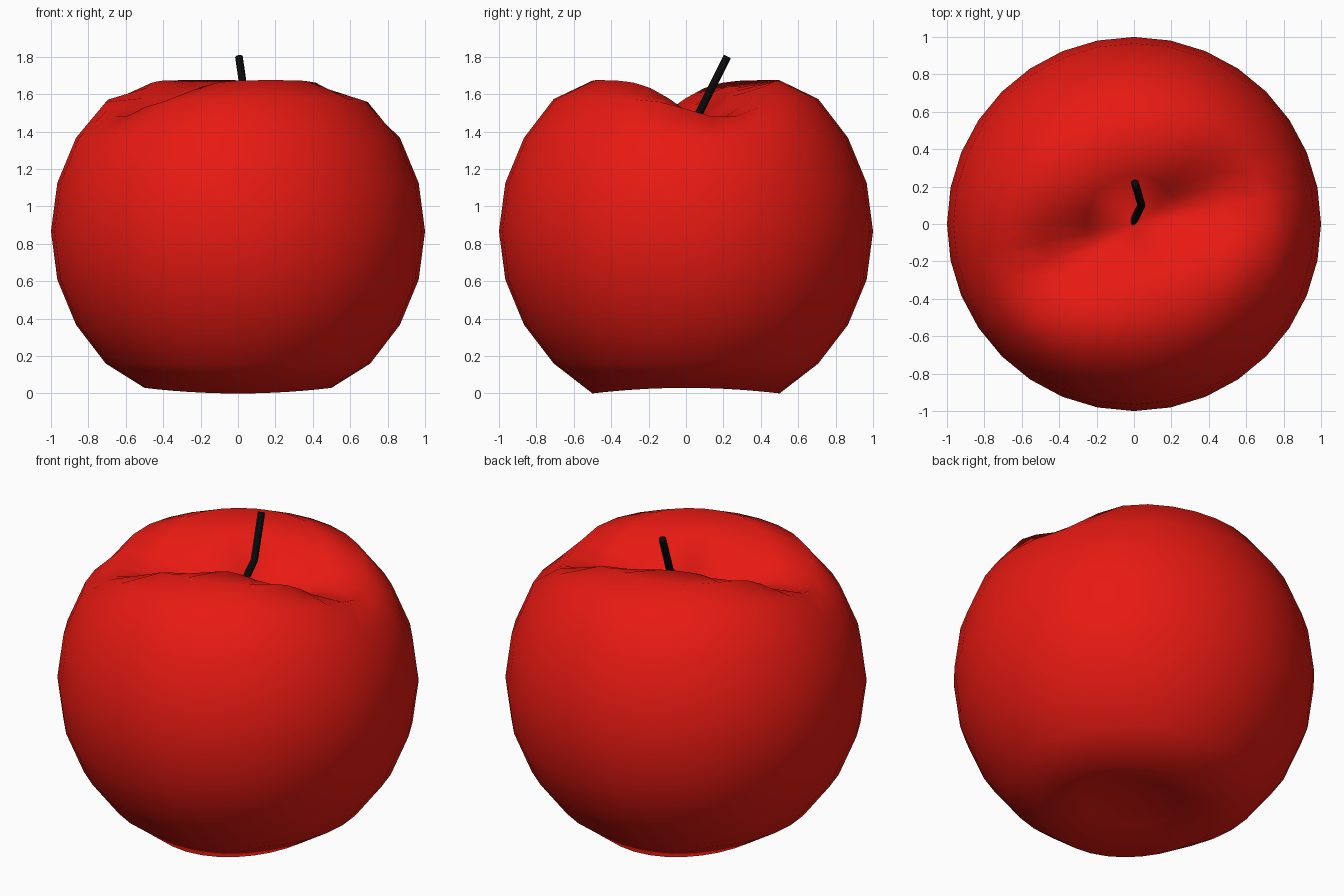
import bpy, bmesh, math

if "Cube" in bpy.data.objects:
    bpy.data.objects.remove(bpy.data.objects["Cube"])


def material(name, color):
    m = bpy.data.materials.new(name)
    m.diffuse_color = (*color, 1)
    m.use_nodes = True
    m.node_tree.nodes["Principled BSDF"].inputs["Base Color"].default_value = m.diffuse_color
    return m


SEG = 32
CZ = 0.867


def groove(bearing, width):
    # how strongly the top crease acts in this direction (1 on the crease line)
    w = 0
    for line in (16, 207):
        d = (bearing - line + 180) % 360 - 180
        w = max(w, math.exp(-(d / width) ** 2))
    return w


def height(lat, bearing):
    # sphere height, pressed in at the top crease and the bottom hollow
    z = CZ + math.sin(math.radians(lat))
    if lat == 45:
        return z - 0.10 * groove(bearing, 20)
    if lat == 60:
        return 1.675 - 0.215 * groove(bearing, 30)
    if lat == 75:
        return 1.645 - 0.215 * groove(bearing, 45)
    if lat == -60:
        return 0.03 * math.cos(math.radians(bearing)) ** 2
    if lat == -75:
        return 0.07
    return z


# apple body
bm = bmesh.new()
rings = []
for lat in range(-75, 76, 15):
    r = math.cos(math.radians(lat))
    ring = []
    for i in range(SEG):
        b = 360 * i / SEG
        a = math.radians(b)
        ring.append(bm.verts.new((r * math.cos(a), r * math.sin(a), height(lat, b))))
    rings.append(ring)
bottom = bm.verts.new((0, 0, 0.12))
top = bm.verts.new((0, 0, 1.40))
for i in range(SEG):
    j = (i + 1) % SEG
    for lo, hi in zip(rings, rings[1:]):
        bm.faces.new((lo[i], lo[j], hi[j], hi[i]))
    bm.faces.new((bottom, rings[0][j], rings[0][i]))
    bm.faces.new((top, rings[-1][i], rings[-1][j]))
for f in bm.faces:
    f.smooth = True
mesh = bpy.data.meshes.new("apple_body")
bm.to_mesh(mesh)
bm.free()
body = bpy.data.objects.new("apple_body", mesh)
bpy.context.collection.objects.link(body)
mesh.materials.append(material("apple_red", (0.8, 0.01, 0.006)))

# stem
curve = bpy.data.curves.new("stem", "CURVE")
curve.dimensions = "3D"
curve.bevel_depth = 0.021
curve.bevel_resolution = 3
curve.use_fill_caps = True
path = [(-0.02, -0.01, 1.35), (0.01, 0.04, 1.44), (0.04, 0.10, 1.56), (0.005, 0.22, 1.80)]
s = curve.splines.new("POLY")
s.points.add(len(path) - 1)
for p, co in zip(s.points, path):
    p.co = (*co, 1)
    s.use_smooth = True
stem = bpy.data.objects.new("stem", curve)
bpy.context.collection.objects.link(stem)
curve.materials.append(material("stem_black", (0.003, 0.003, 0.003)))
